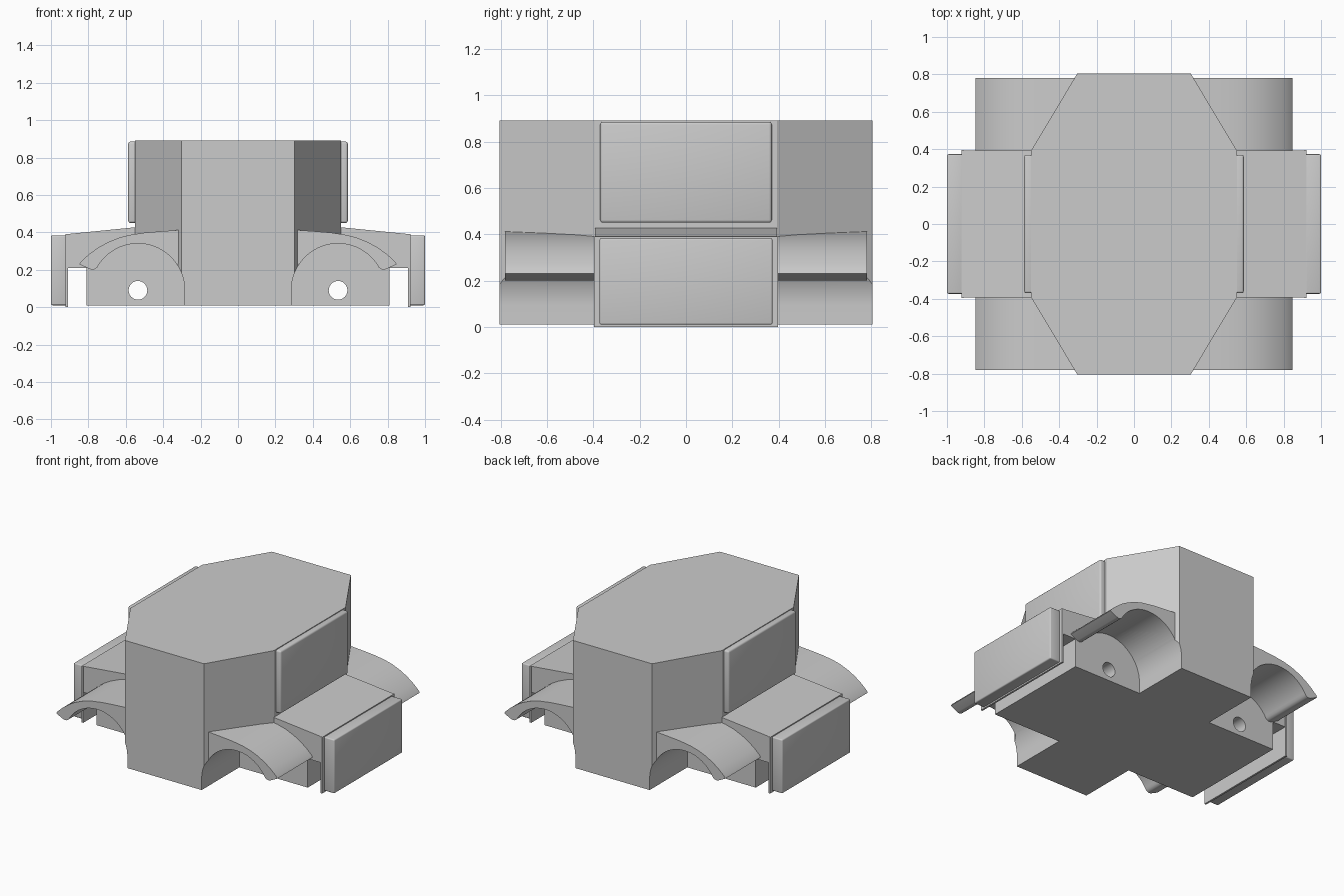
import bpy, bmesh, math

if "Cube" in bpy.data.objects:
    bpy.data.objects.remove(bpy.data.objects["Cube"])

def prism(name, pts, a, b, axis):
    """Extrude a profile: axis 'z' uses (x, y) points, axis 'y' uses (x, z)."""
    bm = bmesh.new()
    place = (lambda p, d: (p[0], p[1], d)) if axis == 'z' else (lambda p, d: (p[0], d, p[1]))
    lo = [bm.verts.new(place(p, a)) for p in pts]
    hi = [bm.verts.new(place(p, b)) for p in pts]
    bm.faces.new(lo)
    bm.faces.new(hi[::-1])
    n = len(pts)
    for i in range(n):
        bm.faces.new((lo[i], hi[i], hi[(i + 1) % n], lo[(i + 1) % n]))
    bmesh.ops.recalc_face_normals(bm, faces=bm.faces)
    me = bpy.data.meshes.new(name)
    bm.to_mesh(me)
    bm.free()
    ob = bpy.data.objects.new(name, me)
    bpy.context.collection.objects.link(ob)
    return ob

def activate(ob):
    bpy.ops.object.select_all(action='DESELECT')
    ob.select_set(True)
    bpy.context.view_layer.objects.active = ob

def boolean(ob, other, op):
    m = ob.modifiers.new(op, 'BOOLEAN')
    m.object, m.operation, m.solver = other, op, 'EXACT'
    activate(ob)
    bpy.ops.object.modifier_apply(modifier=m.name)
    bpy.data.objects.remove(other)

def smooth(ob):
    activate(ob)
    bpy.ops.object.shade_smooth_by_angle(angle=math.radians(30))

def mirror(ob, x, y):
    m = ob.modifiers.new("Mirror", 'MIRROR')
    m.use_axis = (x, y, False)
    m.use_clip = False
    activate(ob)
    bpy.ops.object.modifier_apply(modifier=m.name)

def arc(cx, cz, r, a0, a1, n):
    return [(cx + r * math.cos(math.radians(a0 + (a1 - a0) * i / n)),
             cz + r * math.sin(math.radians(a0 + (a1 - a0) * i / n))) for i in range(n + 1)]

WX, WZ, WR, SY = 0.535, 0.09, 0.25, 0.393   # wheel centre, well radius, side half depth

# Tall eight-sided body with wheel wells
body = prism("body", [(-.303, -.805), (.303, -.805), (.55, -SY), (.55, SY),
                      (.303, .805), (-.303, .805), (-.55, SY), (-.55, -SY)], .01, .89, 'z')
for sx in (-1, 1):
    for y0, y1 in ((-1, -SY + .01), (SY - .01, 1)):
        well = [(WX + WR, -.1)] + arc(WX, WZ, WR, 0, 180, 40) + [(WX - WR, -.1)]
        boolean(body, prism("well_cutter", [(sx * x, z) for x, z in well], y0, y1, 'y'), 'DIFFERENCE')

# Low cross section running out to both sides
half = [(.81, .01), (.81, .21), (.92, .21), (.92, .39), (.54, .428)]
sides = prism("side_section", half + [(-x, z) for x, z in half[::-1]], -SY, SY, 'y')
boolean(body, sides, 'UNION')

# Axle holes right through the body
for sx in (-1, 1):
    boolean(body, prism("axle_cutter", arc(sx * WX, WZ, .05, 0, 345, 23), -1, 1, 'y'), 'DIFFERENCE')
smooth(body)

# Four flared fenders
top = [(.84, .243), (.80, .28), (.75, .317), (.70, .345), (.64, .37), (.58, .386), (.50, .398), (.42, .405), (.318, .412)]
lip = [(.752, .213), (.765, .203), (.78, .2), (.795, .204), (.848, .23)]
fender = prism("fenders", arc(WX, WZ, WR, 149.5, 33, 24) + lip + top, .385, .78, 'y')
mirror(fender, True, True)
smooth(fender)

def plate(name, x0, x1, hy, z0, z1, bevel):
    ob = prism(name, [(x0, z0), (x1, z0), (x1, z1), (x0, z1)], -hy, hy, 'y')
    if bevel:
        m = ob.modifiers.new("Bevel", 'BEVEL')
        m.width, m.segments = bevel, 3
        activate(ob)
        bpy.ops.object.modifier_apply(modifier=m.name)
    mirror(ob, True, False)
    smooth(ob)

# Side panels: upper pair, lower pair, and thin backing plates
plate("upper_side_panels", .53, .587, .37, .45, .885, .012)
plate("lower_side_panels", .915, 1.0, .373, .01, .383, .008)
plate("panel_backings", .91, .923, .396, .0, .39, 0)
